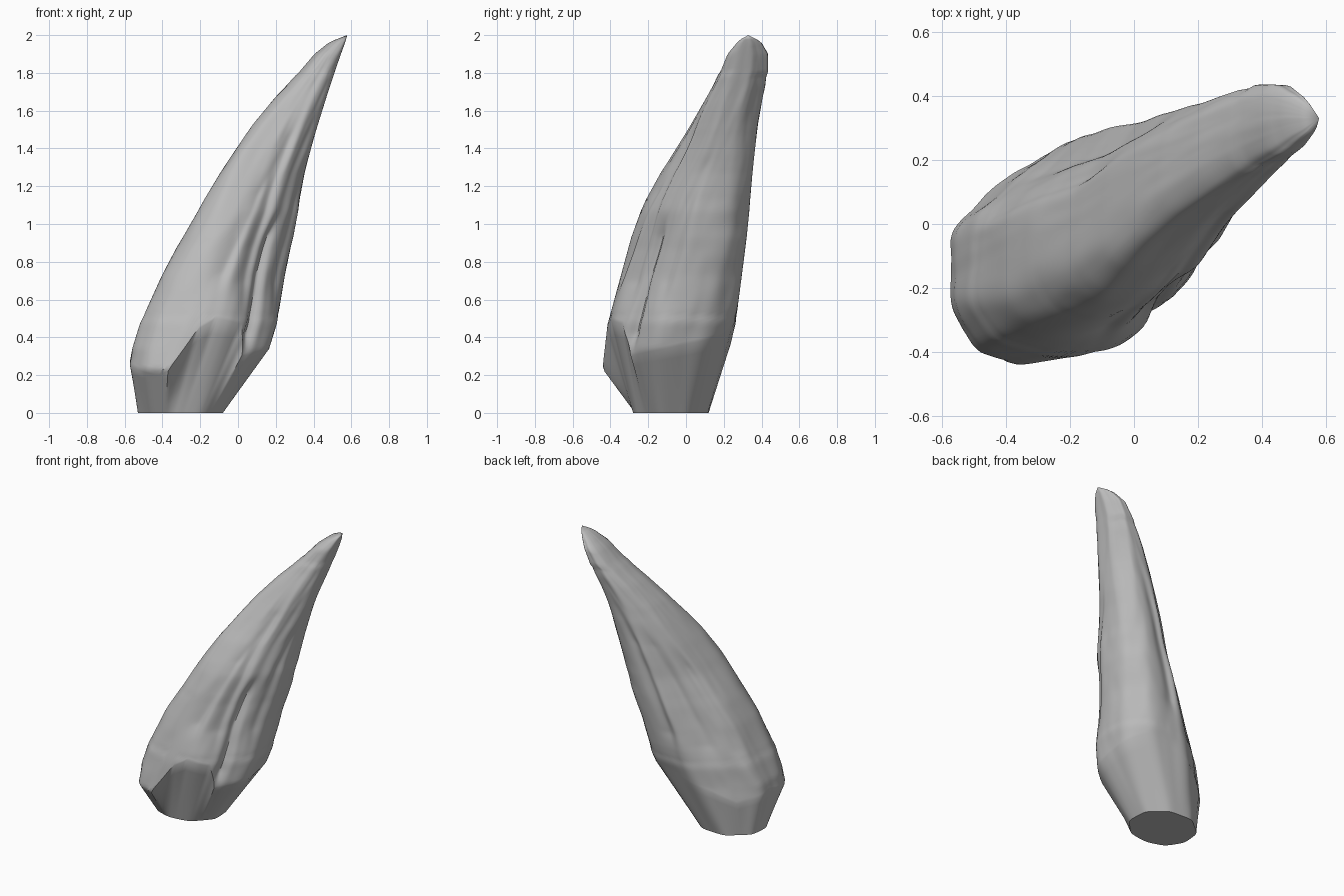
import bpy, bmesh
from math import sin, cos, pi, radians, exp, hypot
from mathutils import Vector, noise

if "Cube" in bpy.data.objects:
    bpy.data.objects.remove(bpy.data.objects["Cube"], do_unlink=True)

AROUND, BASE_ROWS, ROWS = 160, 6, 90
TIP = Vector((0.578, 0.33, 2.0))

# Height, x range, y range, and stretch of the section along the lean
SECTIONS = [
    (0.0, -0.53, -0.08, -0.28, 0.12, 1.05),
    (0.23, -0.58, 0.09, -0.445, 0.215, 1.2),
    (0.34, -0.56, 0.165, -0.43, 0.23, 1.25),
    (0.47, -0.52, 0.205, -0.415, 0.262, 1.3),
    (0.8, -0.37, 0.26, -0.325, 0.305, 1.4),
    (1.0, -0.25, 0.31, -0.27, 0.33, 1.43),
    (1.2, -0.14, 0.335, -0.18, 0.345, 1.35),
    (1.4, -0.01, 0.385, -0.05, 0.365, 1.2),
    (1.6, 0.13, 0.445, 0.07, 0.39, 1.0),
    (1.8, 0.32, 0.51, 0.18, 0.435, 0.8),
    (1.9, 0.405, 0.545, 0.22, 0.435, 0.7),
    (1.96, 0.48, 0.567, 0.27, 0.4, 0.65),
    (2.0, 0.57, 0.579, 0.315, 0.345, 0.6),
]
# Angle and height of the wavy edge between the cut base and the rough rock
RIM = [(-180, 0.28), (-150, 0.24), (-120, 0.2), (-110, 0.22), (-98, 0.44), (-85, 0.5),
       (-58, 0.47), (-48, 0.38), (-40, 0.3), (0, 0.34), (30, 0.38), (60, 0.44),
       (100, 0.34), (135, 0.23), (180, 0.28)]
# Facet directions, measured from the lean direction
FACETS = [0, 42, 88, 130, 165, 205, 235, 275, 318]
# Facets that fade out upwards, leaving a sharp crest
CREST = (165, 205)
# Grooves: start angle, end angle, low z, high z, width, depth
GROOVES = [(-60, -72, 0.45, 1.7, 15, 0.12), (-40, -42, 0.25, 1.1, 9, 0.13),
           (-92, -84, 0.6, 1.3, 9, 0.05), (-15, -5, 0.5, 1.5, 9, 0.05),
           (85, 92, 0.5, 1.5, 10, 0.07), (130, 115, 0.4, 1.5, 18, 0.08),
           (165, 155, 0.4, 1.3, 9, 0.05)]


def lookup(table, key):
    for low, high in zip(table, table[1:]):
        if key <= high[0]:
            t = (key - low[0]) / (high[0] - low[0])
            return [a + (b - a) * t for a, b in zip(low[1:], high[1:])]
    return table[-1][1:]


def profile(z):
    """Section ranges, eased above the rim."""
    ease = 0.07 if 0.5 < z < 1.8 else 0
    pair = lookup(SECTIONS, z - ease), lookup(SECTIONS, z + ease)
    return [(a + b) / 2 for a, b in zip(*pair)]


def facet_radius(angle, stretch, z):
    sharpen = 0.22 * min(1, max(0, (z - 0.9) / 0.5))
    total = 0
    for f in FACETS:
        reach = hypot(stretch * cos(radians(f)), sin(radians(f)))
        if f in CREST:
            reach *= 1 + sharpen
        total += max(0, cos(angle - radians(f)) / reach) ** 22
    return total ** (-1 / 22)


def groove_scale(angle, z):
    scale = 1.0
    for start, end, low, high, width, depth in GROOVES:
        t = (z - low) / (high - low)
        if 0 < t < 1:
            gap = (angle - start - (end - start) * t + 180) % 360 - 180
            # One steep wall and one gentle wall
            spread = width if gap < 0 else width * 0.65
            scale -= depth * min(1, 3 * sin(pi * t) ** 2) * exp(-(gap / spread) ** 2)
    return scale


def section(z):
    """One ring of the rock, fitted to its x and y ranges."""
    x0, x1, y0, y1, stretch = profile(z)
    rough = min(1, z / 0.3)
    ring = []
    for i in range(AROUND):
        a = 2 * pi * i / AROUND
        r = facet_radius(a - pi / 4, stretch, z) * groove_scale(a * 180 / pi, z)
        r *= 1 + rough * 0.035 * noise.noise((2.5 * cos(a), 2.5 * sin(a), 3 * z))
        r *= 1 + rough * 0.012 * noise.noise((5 * cos(a), 5 * sin(a), 6 * z))
        ring.append((r * cos(a), r * sin(a)))
    left, right = min(p[0] for p in ring), max(p[0] for p in ring)
    front, back = min(p[1] for p in ring), max(p[1] for p in ring)
    return [Vector((x0 + (x1 - x0) * (px - left) / (right - left),
                    y0 + (y1 - y0) * (py - front) / (back - front), z)) for px, py in ring]


# Sample the rock once per height, then pick points between the samples
STEPS = 200
samples = [section(2 * i / STEPS) for i in range(STEPS + 1)]


def surface(i, z):
    f = min(z / 2 * STEPS, STEPS - 0.001)
    return samples[int(f)][i].lerp(samples[int(f) + 1][i], f % 1)


rims = [lookup(RIM, (360 * i / AROUND + 180) % 360 - 180)[0] for i in range(AROUND)]
bm = bmesh.new()
grid = []
# Smooth cut base, straight from the foot to the rim
for row in range(BASE_ROWS):
    t = row / BASE_ROWS
    grid.append([bm.verts.new(samples[0][i].lerp(surface(i, rims[i]), t)) for i in range(AROUND)])
# Rough rock from the rim to the tip
for row in range(ROWS):
    t = row / ROWS
    grid.append([bm.verts.new(surface(i, rims[i] + (1.995 - rims[i]) * t)) for i in range(AROUND)])
for lower, upper in zip(grid, grid[1:]):
    for i in range(AROUND):
        j = (i + 1) % AROUND
        bm.faces.new((lower[i], lower[j], upper[j], upper[i]))
# Foot and tip
bm.faces.new(reversed(grid[0]))
tip = bm.verts.new(TIP)
for i in range(AROUND):
    bm.faces.new((grid[-1][i], grid[-1][(i + 1) % AROUND], tip))
bmesh.ops.recalc_face_normals(bm, faces=bm.faces)

mesh = bpy.data.meshes.new("rock_spike")
bm.to_mesh(mesh)
bm.free()
rock = bpy.data.objects.new("rock_spike", mesh)
bpy.context.collection.objects.link(rock)

stone = bpy.data.materials.new("grey_stone")
stone.use_nodes = True
colour = (0.5, 0.5, 0.5, 1)
stone.diffuse_color = colour
stone.node_tree.nodes["Principled BSDF"].inputs["Base Color"].default_value = colour
mesh.materials.append(stone)

bpy.ops.object.select_all(action="DESELECT")
rock.select_set(True)
bpy.context.view_layer.objects.active = rock
bpy.ops.object.shade_smooth_by_angle(angle=radians(40))
